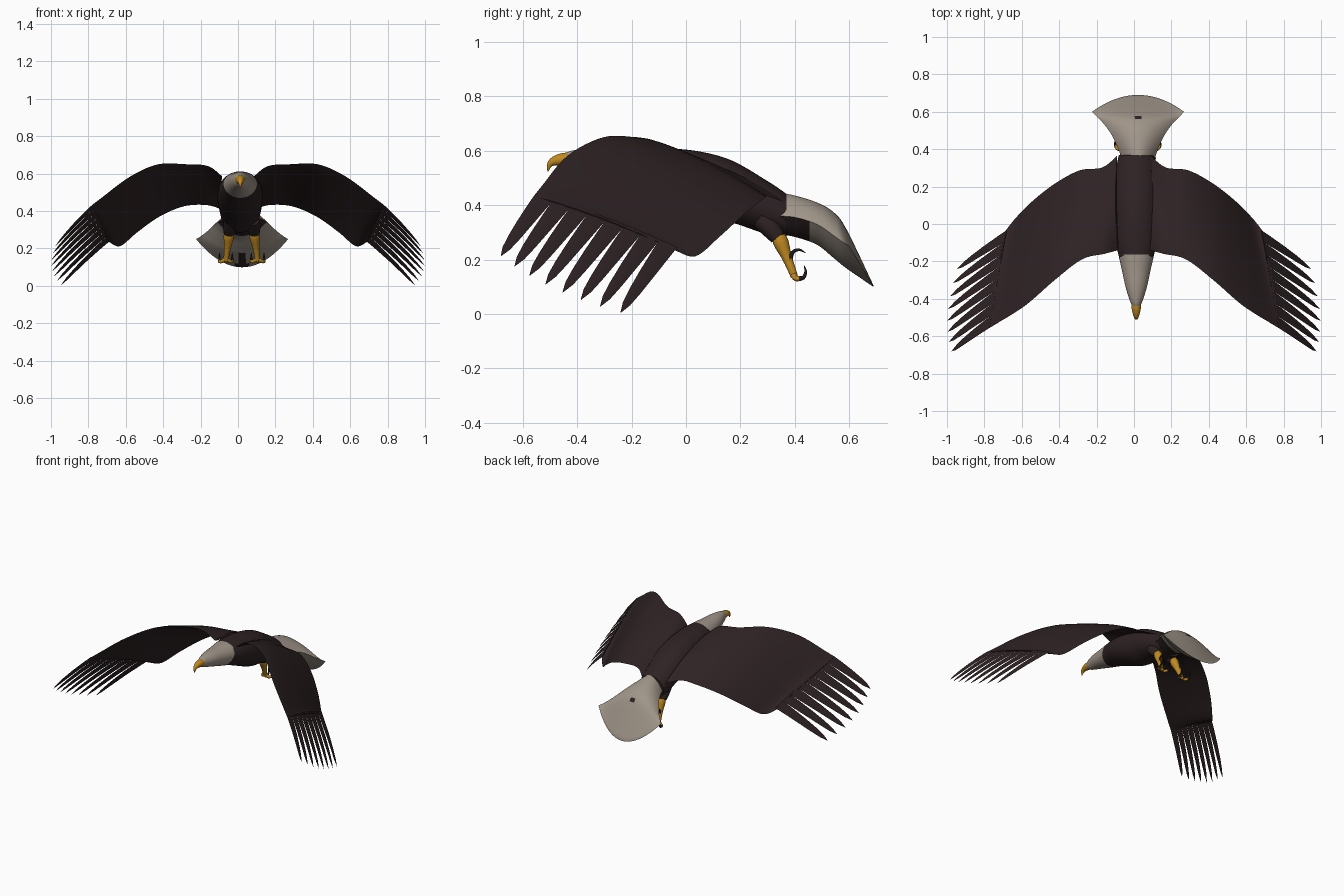
import bpy, bmesh, math
from mathutils import Vector

if "Cube" in bpy.data.objects:
    bpy.data.objects.remove(bpy.data.objects["Cube"])


def material(name, rgb):
    m = bpy.data.materials.new(name)
    m.diffuse_color = (*rgb, 1)
    m.use_nodes = True
    m.node_tree.nodes["Principled BSDF"].inputs["Base Color"].default_value = m.diffuse_color
    return m


BROWN = material("dark brown feathers", (0.027, 0.016, 0.017))
WHITE = material("off white feathers", (0.35, 0.30, 0.25))
YELLOW = material("yellow skin", (0.52, 0.25, 0.015))
BLACK = material("black claw", (0.012, 0.010, 0.010))


def spline(rows, steps):
    """Catmull-Rom interpolation through rows of numbers."""
    out, n = [], len(rows)
    for i in range(n - 1):
        a, b, c, d = rows[max(i - 1, 0)], rows[i], rows[i + 1], rows[min(i + 2, n - 1)]
        for k in range(steps):
            t = k / steps
            out.append([0.5 * (2 * q + (r - p) * t + (2 * p - 5 * q + 4 * r - s) * t * t
                               + (3 * q - p - 3 * r + s) * t ** 3)
                        for p, q, r, s in zip(a, b, c, d)])
    out.append(list(rows[-1]))
    return out


def loft(name, groups, mats, rule=None, angle=50):
    """Skin each group of closed rings; rule(centre, normal) picks the material."""
    bm = bmesh.new()
    for rings in groups:
        vs = [[bm.verts.new(p) for p in r] for r in rings]
        n = len(vs[0])
        for a, b in zip(vs, vs[1:]):
            for i in range(n):
                j = (i + 1) % n
                bm.faces.new((a[i], a[j], b[j], b[i]))
        bm.faces.new(vs[0])
        bm.faces.new(vs[-1])
    bmesh.ops.remove_doubles(bm, verts=bm.verts, dist=1e-5)
    bmesh.ops.recalc_face_normals(bm, faces=bm.faces)
    for f in bm.faces:
        f.smooth = True
        if rule:
            f.material_index = rule(f.calc_center_median(), f.normal)
    me = bpy.data.meshes.new(name)
    bm.to_mesh(me)
    bm.free()
    for m in mats:
        me.materials.append(m)
    me.set_sharp_from_angle(angle=math.radians(angle))
    ob = bpy.data.objects.new(name, me)
    bpy.context.collection.objects.link(ob)
    return ob


def tube(rows, sides=12, steps=4):
    """Rings for a tapered tube, rows are x, y, z, radius."""
    rows = spline(rows, steps)
    pts = [Vector(r[:3]) for r in rows]
    rings = []
    for i, p in enumerate(pts):
        d = (pts[min(i + 1, len(pts) - 1)] - pts[max(i - 1, 0)]).normalized()
        u = Vector((1, 0, 0))
        u = (u - d * u.dot(d)).normalized()
        v = d.cross(u)
        r = max(rows[i][3], 0.001)
        rings.append([p + r * (u * math.cos(2 * math.pi * k / sides) + v * math.sin(2 * math.pi * k / sides))
                      for k in range(sides)])
    return rings


CX = 0.012   # middle of the body
LX = 0.020   # middle between the legs

# Body, neck and head: y, half width, centre z, half height
body = [(-0.44, .020, .567, .026), (-0.41, .034, .564, .038), (-0.34, .056, .557, .052),
        (-0.25, .076, .543, .067), (-0.17, .094, .532, .080), (-0.08, .114, .512, .098),
        (0.05, .122, .478, .119), (0.17, .118, .449, .114), (0.30, .106, .390, .098),
        (0.37, .093, .362, .079)]
rings = []
for y, w, z, h in spline(body, 12):
    rings.append([Vector((CX + w * math.cos(a), y, z + h * math.sin(a)))
                  for a in (2 * math.pi * k / 40 for k in range(40))])
loft("body_and_head", [rings], [BROWN, WHITE],
     lambda c, n: int(c.y < -0.16 - 0.55 * max(0, 0.60 - c.z)))

# Hooked beak
loft("beak", [tube([(CX, -.425, .566, .027), (CX, -.455, .567, .024), (CX, -.485, .561, .017),
                    (CX, -.502, .547, .010), (CX, -.507, .524, .002)])], [YELLOW])

# Fan tail: y, half width, backward bulge, edge z, height above edge, depth below edge
tail = [(.33, .083, 0, .36, .088, .065), (.40, .106, 0, .355, .080, .072),
        (.48, .144, 0, .33, .080, .075), (.54, .188, 0, .29, .086, .082),
        (.577, .224, .012, .263, .050, .095), (.60, .246, .09, .25, -.147, .151)]
rings, N = [], 24
for y, w, b, z, up, down in spline(tail, 6):
    ring = []
    for k in range(2 * N):
        u = -1 + 2 * k / N if k <= N else 3 - 2 * k / N
        q = 1 - u * u
        ring.append(Vector((0.022 + u * w, y + b * q, z + (up if k <= N else -down) * q)))
    rings.append(ring)


def tail_colour(c, n):
    under = n.z < 0 and (c.y < 0.45 or abs(c.x - 0.022) < (0.2 - c.z) * 0.4)
    spot = abs(c.x - 0.022) < 0.016 and 0.56 < c.y < 0.58 and n.z > 0
    return int(under or spot)


loft("tail", [rings], [WHITE, BROWN], tail_colour)

# Wing stations: leading edge xyz, trailing edge xyz, camber, thickness
wing = [(.085, -.14, .585, .09, .365, .41, .035, .028), (.16, -.16, .640, .17, .302, .432, .016, .026),
        (.28, -.19, .650, .29, .287, .425, .010, .024), (.43, -.305, .649, .42, .218, .37, .008, .022),
        (.58, -.435, .582, .54, .125, .285, .010, .018), (.73, -.53, .470, .63, .035, .212, .010, .012),
        (.78, -.56, .432, .69, -.040, .235, .009, .010)]
FINGERS = 8


def chord_point(st, t):
    """Point and up direction on a wing station, t from leading to trailing edge."""
    a, b = Vector(st[:3]), Vector(st[3:6])
    up = Vector((1, 0, 0)).cross((b - a).normalized()).normalized()
    up = (up + Vector((0.25, 0, 0))).normalized()
    return a.lerp(b, t) + up * st[6] * 4 * t * (1 - t), up


def flip(rings, s):
    return [[Vector((s * p.x, p.y, p.z)) for p in r] for r in rings]


# Arched wing surface
wing_rings, M = [], 16
for st in spline(wing, 6):
    ring = []
    for k in range(2 * M):
        t = k / M if k <= M else 2 - k / M
        p, up = chord_point(st, t)
        th = st[7] * (2.2 * math.sqrt(t) * (1 - t) ** 1.2) * 0.5 + 0.002 * (1 - abs(2 * t - 1))
        ring.append(p + up * (th if k <= M else -th))
    wing_rings.append(ring)

# Separate flight feathers at the wing tip
feathers = []
end = wing[-1]
lead_tip, trail_tip = Vector((.975, -.680, .213)), Vector((.945, -.24, .005))
for i in range(FINGERS):
    f = i / (FINGERS - 1)
    tip = lead_tip.lerp(trail_tip, f) + Vector((.035, -.025, -.015)) * 4 * f * (1 - f)
    a, up = chord_point(end, i / FINGERS)
    b, _ = chord_point(end, (i + 1) / FINGERS)
    mid, half = (a + b) / 2, (b - a) / 2
    rings = []
    for t, w, h in ((-.04, 1, .002), (.02, 1, .002), (.15, .95, .004), (.45, .80, .005),
                    (.7, .63, .004), (.88, .42, .003), (1, .03, .001)):
        p = mid.lerp(tip, t) + up * 0.03 * max(0, t) * (1 - t)
        rings.append([p - half * w, p + up * h, p + half * w, p - up * h])
    feathers.append(rings)

for s, side in ((1, "right"), (-1, "left")):
    loft("wing_" + side, [flip(wing_rings, s)], [BROWN])
    loft("wing_tip_feathers_" + side, [flip(r, s) for r in feathers], [BROWN])

    # Feathered thigh, bare leg, toes and hooked claws
    def at(x, y, z, r):
        return (LX + s * x, y, z, r)

    loft("thigh_" + side, [tube([at(.060, .27, .35, .035), at(.064, .31, .315, .036),
                                 at(.067, .338, .280, .029)])], [BROWN])
    parts = [tube([at(.067, .340, .285, .025), at(.069, .350, .26, .028), at(.075, .370, .21, .019),
                   at(.081, .388, .165, .015), at(.083, .398, .138, .014)])]
    claws = []
    for dx in (-.034, 0, .034):
        x = .085 + dx
        parts.append(tube([at(.083, .395, .145, .012), at(.085 + dx * .7, .404, .130, .010),
                           at(x, .422, .131, .009)], 8))
        claws.append(tube([at(x, .416, .130, .009), at(x, .432, .134, .007),
                           at(x, .440, .155, .005), at(x, .434, .178, .001)], 8))
    parts.append(tube([at(.082, .392, .160, .012), at(.083, .384, .185, .010),
                       at(.084, .384, .205, .009)], 8))
    claws.append(tube([at(.084, .383, .200, .009), at(.085, .392, .226, .007),
                       at(.085, .415, .236, .005), at(.085, .440, .224, .001)], 8))
    loft("leg_and_toes_" + side, parts, [YELLOW])
    loft("claws_" + side, claws, [BLACK])
